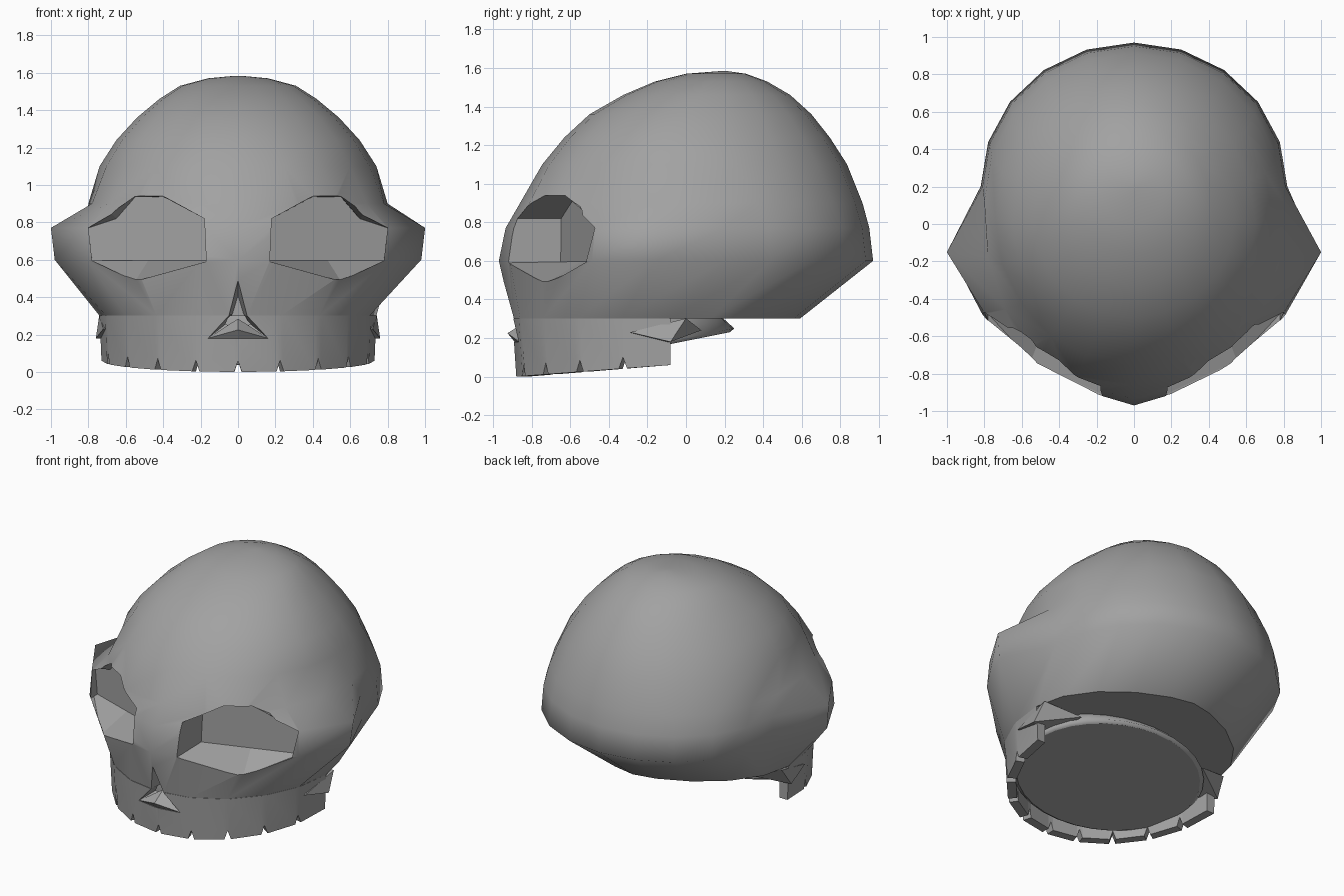
import bpy, bmesh, math
from mathutils import Vector

if "Cube" in bpy.data.objects:
    bpy.data.objects.remove(bpy.data.objects["Cube"], do_unlink=True)

bone = bpy.data.materials.new("bone_grey")
bone.use_nodes = True
GREY = (0.36, 0.36, 0.36, 1)
bone.diffuse_color = GREY
bone.node_tree.nodes["Principled BSDF"].inputs["Base Color"].default_value = GREY


def finish(name, bm):
    bmesh.ops.recalc_face_normals(bm, faces=bm.faces[:])
    mesh = bpy.data.meshes.new(name)
    bm.to_mesh(mesh)
    bm.free()
    mesh.materials.append(bone)
    obj = bpy.data.objects.new(name, mesh)
    bpy.context.collection.objects.link(obj)
    return obj


def loft(name, rings, smooth=False):
    """Closed skin over rings of equal length, with flat end caps."""
    bm = bmesh.new()
    rows = [[bm.verts.new(p) for p in ring] for ring in rings]
    n = len(rows[0])
    for low, high in zip(rows, rows[1:]):
        for i in range(n):
            j = (i + 1) % n
            bm.faces.new((low[i], low[j], high[j], high[i])).smooth = smooth
    bm.faces.new(rows[0])
    bm.faces.new(rows[-1]).smooth = smooth
    return finish(name, bm)


def hull(name, points):
    bm = bmesh.new()
    for p in points:
        bm.verts.new(p)
    bmesh.ops.convex_hull(bm, input=bm.verts[:])
    loose = [v for v in bm.verts if not v.link_faces]
    bmesh.ops.delete(bm, geom=loose, context="VERTS")
    return finish(name, bm)


def cut(obj, cutter):
    mod = obj.modifiers.new("cut", "BOOLEAN")
    mod.operation = "DIFFERENCE"
    mod.solver = "EXACT"
    mod.use_self = True
    mod.object = cutter
    bpy.context.view_layer.update()
    graph = bpy.context.evaluated_depsgraph_get()
    mesh = bpy.data.meshes.new_from_object(obj.evaluated_get(graph))
    obj.modifiers.clear()
    obj.data = mesh


# Braincase: horizontal rings; bulge widens the cheek and brow, from side to front
STEP = 18


def skull_ring(z, width, front, back, centre, bulge=(0, 0, 0, 0), back_power=1):
    def point(angle, side):
        s, c = math.sin(math.radians(angle)), max(0, math.cos(math.radians(angle)))
        y = centre + s * (back - centre if s > 0 else centre - front)
        x = width * c ** (back_power if s > 0 else 1)
        if -90 < angle < 0:
            x += bulge[-angle // STEP - 1]
        return (side * x, y, z)
    right = [point(a, 1) for a in range(-90, 91, STEP)]
    left = [point(a, -1) for a in range(90 - STEP, -90, -STEP)]
    return right + left


cranium = loft("cranium", [
    skull_ring(0.3, 0.74, -0.9, 0.59, -0.08, back_power=1.3),
    skull_ring(0.6, 0.82, -0.97, 0.97, 0.2, (0.2, 0.145, 0.08, -0.06)),
    skull_ring(0.77, 0.81, -0.935, 0.95, 0.2, (0.23, 0.15, 0.08, -0.02)),
    skull_ring(0.9, 0.8, -0.86, 0.915, 0.12, (0.02, 0.04, 0.07, 0.06)),
    skull_ring(1.1, 0.74, -0.745, 0.835, 0.02, (0, 0, 0.01, 0.02)),
    skull_ring(1.24, 0.65, -0.63, 0.745, 0),
    skull_ring(1.36, 0.54, -0.5, 0.65, 0.02),
    skull_ring(1.46, 0.42, -0.325, 0.54, 0.06),
    skull_ring(1.53, 0.31, -0.16, 0.42, 0.12),
    skull_ring(1.57, 0.16, 0, 0.31, 0.16),
    skull_ring(1.583, 0.02, 0.17, 0.22, 0.195),
], smooth=True)
for face in cranium.data.polygons:
    if face.center.z < 0.31:
        face.use_smooth = False


# Upper jaw: a thin arched wall, notched between the teeth
def jaw_section(angle, notch):
    s, c = math.sin(math.radians(angle)), math.cos(math.radians(angle))

    def at(width, depth, z):
        return (width * s, -0.08 - depth * c, z)
    low = 0.06 * (1 - c) + (0.06 if notch else 0)
    return [at(0.74, 0.82, 0.302), at(0.73, 0.8, low),
            at(0.67, 0.74, low), at(0.67, 0.74, 0.302)]


sections = [jaw_section(-90, False)]
for k in range(-4, 5):
    for offset in (-1.6, 0, 1.6):
        sections.append(jaw_section(k * STEP + offset, offset == 0))
sections.append(jaw_section(90, False))
upper_jaw = loft("upper_jaw", sections)
for face in upper_jaw.data.polygons:
    outward = Vector((face.center.x, face.center.y + 0.08, 0))
    face.use_smooth = face.normal.dot(outward) > 0.3 and len(face.vertices) == 4 \
        and abs(face.normal.z) < 0.4


# Palate: an oval slab with a sloping underside
def palate_ring(scale, height):
    ring = []
    for i in range(32):
        a = math.tau * i / 32
        x, y = 0.67 * scale * math.cos(a), -0.255 + 0.505 * scale * math.sin(a)
        ring.append((x, y, height(y)))
    return ring


palate = loft("palate", [
    palate_ring(0.96, lambda y: 0.185 + 0.2 * y),
    palate_ring(1, lambda y: 0.2 + 0.2 * y),
    palate_ring(0.88, lambda y: 0.305),
])
for face in palate.data.polygons:
    face.use_smooth = len(face.vertices) == 4

# Pointed flange behind the teeth at each side
for side, label in ((1, "left"), (-1, "right")):
    hull(label + "_flange", [(side * x, y, z) for x, y, z in (
        (0.72, -0.29, 0.23), (0.6, 0, 0.302), (0.742, 0, 0.302),
        (0.76, -0.08, 0.18), (0.55, -0.2, 0.18), (0.5, 0.08, 0.24))])

# Eye sockets: cut by a tapering eight-sided opening
RIM = [(0.17, -0.91, 0.59), (0.55, -0.73, 0.485), (0.78, -0.48, 0.595), (0.8, -0.47, 0.77),
       (0.68, -0.57, 0.85), (0.55, -0.65, 0.94), (0.4, -0.77, 0.94), (0.18, -0.87, 0.82)]
BACK = [(0.17, 0.595), (0.48, 0.596), (0.78, 0.597), (0.8, 0.77),
        (0.65, 0.82), (0.55, 0.935), (0.4, 0.937), (0.18, 0.82)]
for side in (-1, 1):
    outer = [(side * x, -1.4, z) for x, y, z in RIM]
    rim = [(side * x, y, z) for x, y, z in RIM]
    back = [(side * x, -0.65 + 0.34 * (x - 0.17), z) for x, z in BACK]
    cutter = loft("eye_cutter", [outer, rim, back])
    cut(cranium, cutter)
    bpy.data.objects.remove(cutter, do_unlink=True)

# Nose opening
nose_rim = [(0, -0.945, 0.49), (0.05, -0.9, 0.3), (0.16, -0.865, 0.18),
            (-0.16, -0.865, 0.18), (-0.05, -0.9, 0.3)]
nose_back = [(0, 0.41), (0.03, 0.31), (0.05, 0.27), (-0.05, 0.27), (-0.03, 0.31)]
cutter = loft("nose_cutter", [[(x, -1.4, z) for x, y, z in nose_rim], nose_rim,
                              [(x, -0.8, z) for x, z in nose_back]])
for part in (cranium, upper_jaw):
    cut(part, cutter)
bpy.data.objects.remove(cutter, do_unlink=True)

# Small ridge under the nose opening
hull("nasal_spine", [(0.16, -0.865, 0.18), (-0.16, -0.865, 0.18), (0, -0.925, 0.225),
                     (0, -0.83, 0.285), (0, -0.8, 0.17), (0, -0.88, 0.17)])
